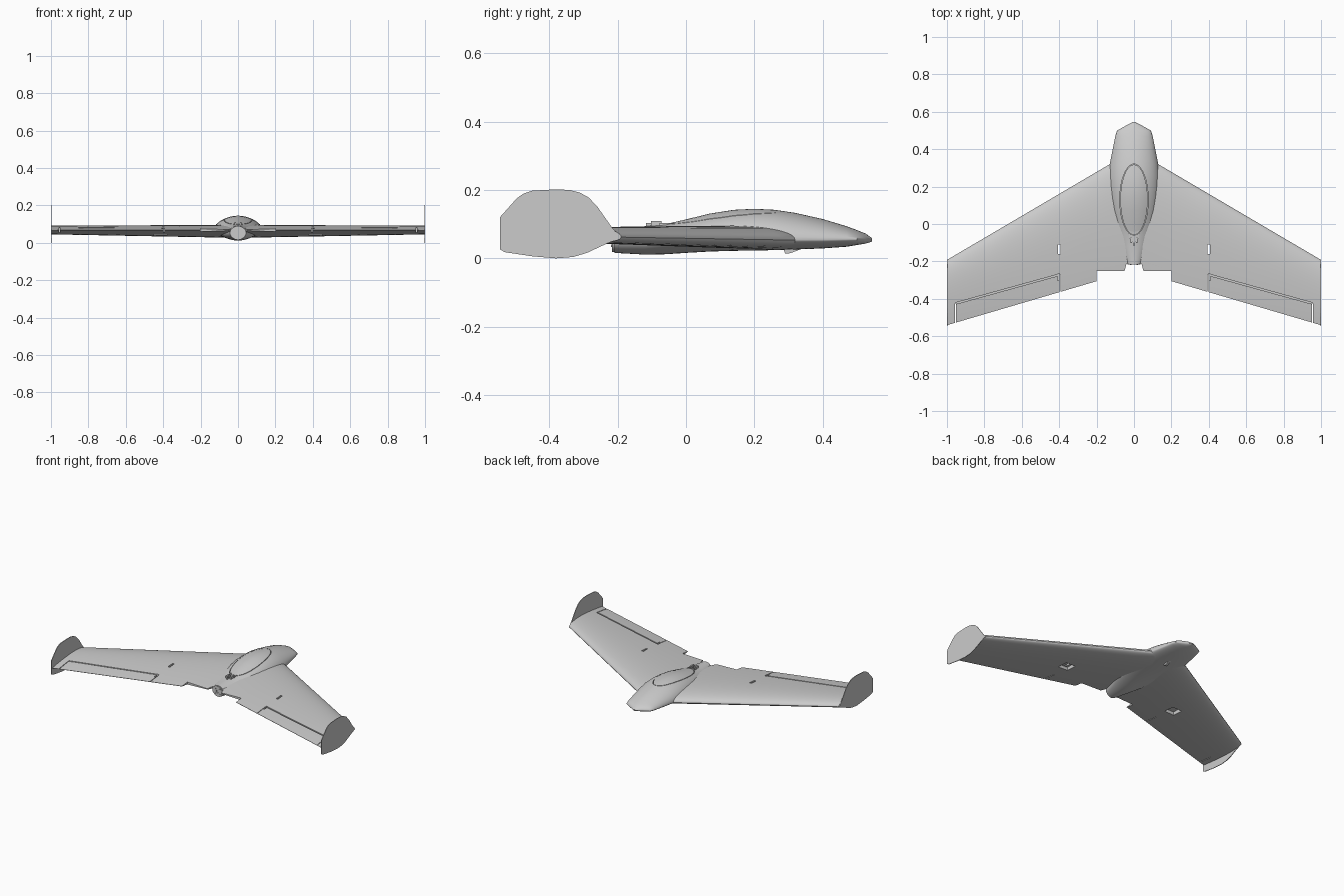
import bpy, bmesh, math
from mathutils import Matrix, Vector

if "Cube" in bpy.data.objects:
    bpy.data.objects.remove(bpy.data.objects["Cube"], do_unlink=True)

grey = bpy.data.materials.new("light grey foam")
grey.use_nodes = True
grey.diffuse_color = (0.6, 0.6, 0.6, 1)
grey.node_tree.nodes["Principled BSDF"].inputs["Base Color"].default_value = grey.diffuse_color


def finish(name, bm):
    bmesh.ops.recalc_face_normals(bm, faces=bm.faces)
    mesh = bpy.data.meshes.new(name)
    bm.to_mesh(mesh)
    bm.free()
    mesh.materials.append(grey)
    obj = bpy.data.objects.new(name, mesh)
    bpy.context.collection.objects.link(obj)
    return obj


def loft(name, rings):
    """Skin a list of closed rings and cap both ends."""
    bm = bmesh.new()
    rows = [[bm.verts.new(p) for p in ring] for ring in rings]
    n = len(rows[0])
    for a, b in zip(rows, rows[1:]):
        for i in range(n):
            j = (i + 1) % n
            bm.faces.new((a[i], a[j], b[j], b[i]))
    bm.faces.new(rows[0])
    bm.faces.new(rows[-1])
    return finish(name, bm)


def prism(name, outline, low, high):
    """Extrude an xy outline between two heights."""
    return loft(name, [[(x, y, z) for x, y in outline] for z in (low, high)])


def box(name, centre, size, turn=0):
    bm = bmesh.new()
    matrix = (Matrix.Translation(centre) @ Matrix.Rotation(turn, 4, "Z")
              @ Matrix.Diagonal((*size, 1)))
    bmesh.ops.create_cube(bm, size=1, matrix=matrix)
    return finish(name, bm)


def tube(name, centre, radius, length, sides=32):
    bm = bmesh.new()
    matrix = Matrix.Translation(centre) @ Matrix.Rotation(math.pi / 2, 4, "X")
    bmesh.ops.create_cone(bm, cap_ends=True, segments=sides, radius1=radius,
                          radius2=radius, depth=length, matrix=matrix)
    return finish(name, bm)


def cut(target, cutter):
    """Subtract a cutter and remove it again."""
    cutter.hide_render = True
    mod = target.modifiers.new("cut", "BOOLEAN")
    mod.operation, mod.solver, mod.object = "DIFFERENCE", "EXACT", cutter
    bpy.context.view_layer.objects.active = target
    bpy.ops.object.modifier_apply(modifier=mod.name)
    bpy.data.objects.remove(cutter, do_unlink=True)


def smooth(obj, angle=35):
    bpy.ops.object.select_all(action="DESELECT")
    obj.select_set(True)
    bpy.context.view_layer.objects.active = obj
    bpy.ops.object.shade_smooth_by_angle(angle=math.radians(angle))


def mix(a, b, t):
    return a + (b - a) * t


# Swept wing: one aerofoil carried from tip to tip
TIP = 0.996


def aerofoil(x, steps=24):
    s = abs(x)
    lead, trail = 0.396 - 0.588 * s, -0.247 - 0.294 * s
    z_lead, z_trail = mix(0.052, 0.062, s), mix(0.068, 0.066, s)
    up, down = mix(0.039, 0.028, s), mix(0.03, 0.018, s)

    def point(t, height):
        f = 2 * (1.4845 * t ** 0.5 - 0.63 * t - 1.758 * t ** 2
                 + 1.4215 * t ** 3 - 0.5 * t ** 4)
        return (x, mix(lead, trail, t), mix(z_lead, z_trail, t) + height * f)

    ts = [(1 - math.cos(math.pi * i / steps)) / 2 for i in range(steps + 1)]
    return [point(t, up) for t in reversed(ts)] + [point(t, -down) for t in ts[1:]]


wing = loft("wing", [aerofoil(TIP * i / 5) for i in range(-5, 6)])

# Rear cut-out and motor notch
cut(wing, box("rear_cutter", (0, -0.35, 0.06), (0.4, 0.2, 0.4)))
cut(wing, prism("notch_cutter", [(-0.056, -0.27), (0.056, -0.27),
                                 (0.04, -0.212), (-0.04, -0.212)], -0.1, 0.2))

# Elevon gaps, servo pockets and linkage slots
for side in (1, -1):
    a, b = Vector((0.395, -0.27, 0)), Vector((0.955, -0.425, 0))
    middle, run = (a + b) / 2, b - a
    turn = math.atan2(run.y, run.x)
    cut(wing, box("hinge_cutter", (side * middle.x, middle.y, 0.13),
                  (run.length, 0.008, 0.146), side * turn))
    cut(wing, box("inner_gap_cutter", (side * 0.396, -0.33, 0.06), (0.004, 0.12, 0.2)))
    cut(wing, box("outer_gap_cutter", (side * 0.954, -0.485, 0.06), (0.004, 0.12, 0.2)))
    cut(wing, box("horn_cutter", (side * 0.402, -0.285, 0.12), (0.012, 0.035, 0.12)))
    cut(wing, box("slot_cutter", (side * 0.4, -0.135, 0.06), (0.013, 0.05, 0.2)))
    cut(wing, box("pocket_cutter", (side * 0.415, -0.13, 0.0), (0.07, 0.075, 0.13)))
smooth(wing)

# Fuselage: y, half width, top, bottom, height of widest line
STATIONS = [
    (0.545, 0.005, 0.059, 0.049, 0.054), (0.525, 0.045, 0.073, 0.043, 0.055),
    (0.5, 0.09, 0.083, 0.039, 0.055), (0.47, 0.1, 0.094, 0.034, 0.055),
    (0.4, 0.114, 0.115, 0.029, 0.054), (0.32, 0.13, 0.133, 0.026, 0.054),
    (0.26, 0.136, 0.142, 0.024, 0.056), (0.2, 0.136, 0.145, 0.023, 0.058),
    (0.14, 0.131, 0.142, 0.022, 0.06), (0.07, 0.122, 0.131, 0.02, 0.06),
    (0.0, 0.108, 0.114, 0.016, 0.058), (-0.06, 0.092, 0.1, 0.012, 0.055),
    (-0.12, 0.072, 0.094, 0.011, 0.053), (-0.21, 0.043, 0.09, 0.016, 0.053)]


def body_ring(y, width, top, bottom, mid, count=48):
    ring = []
    for i in range(count):
        c, s = (f(2 * math.pi * i / count) for f in (math.cos, math.sin))
        reach = top - mid if s > 0 else mid - bottom
        ring.append((width * math.copysign(abs(c) ** 1.08, c), y,
                     mid + reach * math.copysign(abs(s) ** 1.08, s)))
    return ring


fuselage = loft("fuselage", [body_ring(*s) for s in STATIONS])


# Narrow groove around the egg-shaped hatch
def egg(grow):
    angles = [2 * math.pi * i / 40 for i in range(40)]
    return [((0.073 + grow) * math.cos(t), 0.13 + (0.188 + grow) * math.sin(t))
            for t in angles]


groove = prism("hatch_groove_cutter", egg(0.003), 0.09, 0.2)
cut(groove, prism("hatch_core_cutter", egg(0), 0.05, 0.25))
cut(fuselage, groove)
smooth(fuselage)

# Cooling vent behind the hatch: tapering ribs and two raised lugs
for i in range(-2, 3):
    length = 0.095 - 0.02 * abs(i)
    box("vent_rib", (i * 0.011, -0.022 - length / 2, 0.098), (0.005, length, 0.012))
for side in (1, -1):
    box("vent_lug", (side * 0.015, -0.087, 0.1), (0.01, 0.03, 0.02))

# Motor mount on the tail, with a shaft hole and four screws
mount = tube("motor_mount", (0, -0.209, 0.053), 0.034, 0.014)
cut(mount, tube("shaft_cutter", (0, -0.215, 0.053), 0.01, 0.02))
smooth(mount)
for i in range(4):
    t = math.pi * (i / 2 + 0.25)
    tube("mount_screw", (0.023 * math.cos(t), -0.217, 0.053 + 0.023 * math.sin(t)),
         0.004, 0.006, 12)

# Small skid under the nose
loft("nose_skid", [[(x, 0.285, 0.03), (x, 0.29, 0.014), (x, 0.305, 0.015),
                    (x, 0.345, 0.03)] for x in (-0.008, 0.008)])

# Thin winglets, as an outline in y and z
WINGLET = [
    (-0.19, 0.06), (-0.215, 0.088), (-0.26, 0.152), (-0.285, 0.178),
    (-0.31, 0.192), (-0.34, 0.2), (-0.38, 0.202), (-0.45, 0.198),
    (-0.475, 0.19), (-0.495, 0.176), (-0.545, 0.12), (-0.545, 0.026),
    (-0.53, 0.018), (-0.45, 0.006), (-0.38, 0.0), (-0.33, 0.004),
    (-0.29, 0.016), (-0.23, 0.044)]
for side, name in ((1, "left_winglet"), (-1, "right_winglet")):
    loft(name, [[(side * x, y, z) for y, z in WINGLET] for x in (TIP, 1.0)])
